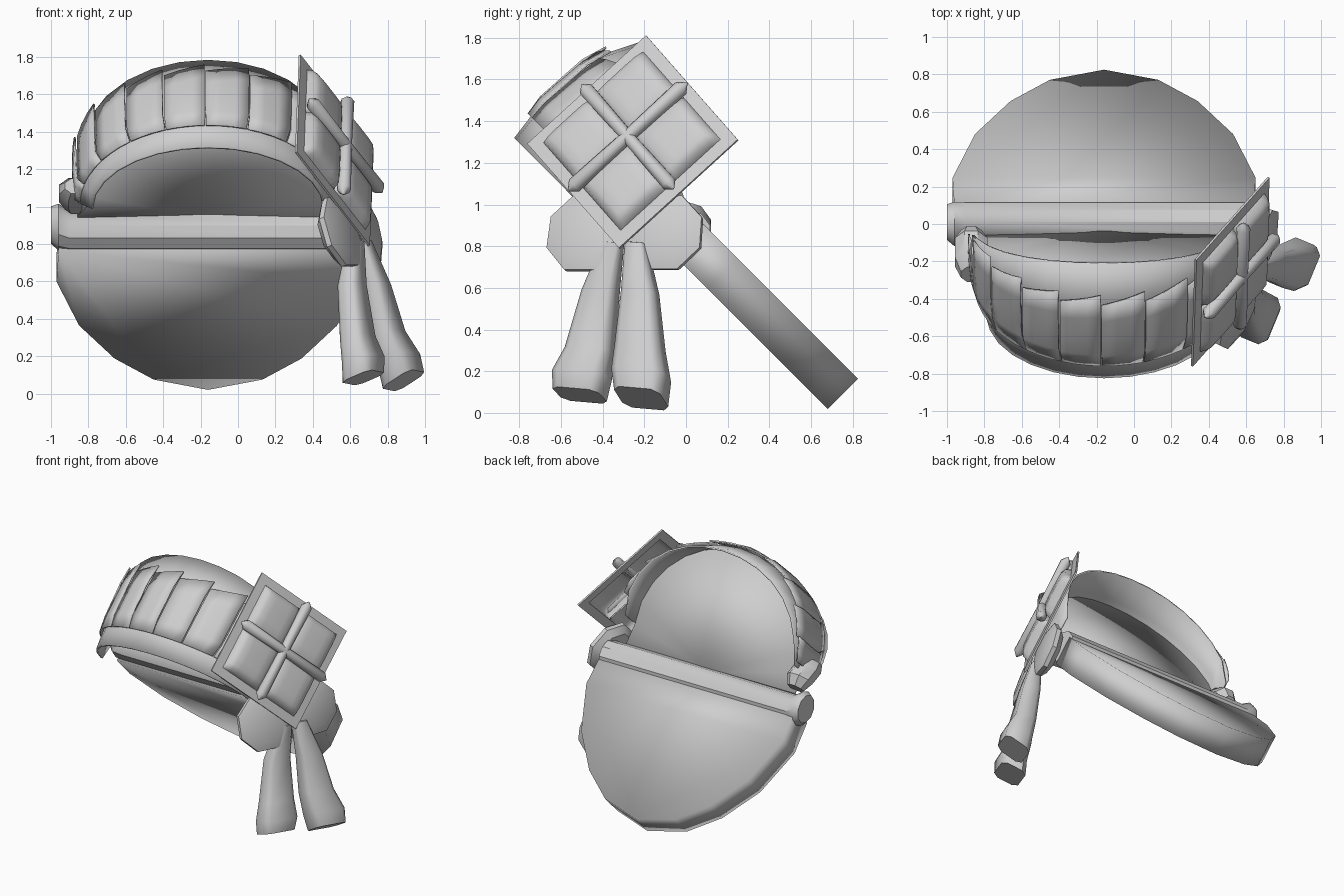
import bpy, bmesh, math
from mathutils import Vector

if "Cube" in bpy.data.objects:
    bpy.data.objects.remove(bpy.data.objects["Cube"])

grey = bpy.data.materials.new("light_grey")
grey.diffuse_color = (0.62, 0.62, 0.62, 1)
grey.use_nodes = True
grey.node_tree.nodes["Principled BSDF"].inputs["Base Color"].default_value = grey.diffuse_color
CX = -0.16          # middle of the cap
R = math.sqrt(0.5)


def tilt(x, u, v):
    """Cap frame: u runs up and forward, v runs up and back."""
    return Vector((x, (v - u) * R, (u + v) * R))


def make(name, verts, faces, angle=35, solid=0):
    me = bpy.data.meshes.new(name)
    me.from_pydata([tuple(v) for v in verts], [], faces)
    bm = bmesh.new()
    bm.from_mesh(me)
    bmesh.ops.remove_doubles(bm, verts=bm.verts, dist=1e-5)
    bmesh.ops.recalc_face_normals(bm, faces=bm.faces)
    bm.to_mesh(me)
    bm.free()
    me.materials.append(grey)
    ob = bpy.data.objects.new(name, me)
    bpy.context.collection.objects.link(ob)
    if solid:
        mod = ob.modifiers.new("thickness", 'SOLIDIFY')
        mod.thickness = solid
        mod.offset = 0
    bpy.ops.object.select_all(action='DESELECT')
    ob.select_set(True)
    bpy.context.view_layer.objects.active = ob
    bpy.ops.object.shade_smooth_by_angle(angle=math.radians(angle))
    return ob


def loft(name, rings, closed=True, caps=True, **kw):
    n = len(rings[0])
    verts = [p for r in rings for p in r]
    faces = []
    for i in range(len(rings) - 1):
        for j in range(n if closed else n - 1):
            k = (j + 1) % n
            faces.append((i * n + j, i * n + k, (i + 1) * n + k, (i + 1) * n + j))
    if caps:
        faces += [tuple(range(n)), tuple(range(len(verts) - n, len(verts)))]
    return make(name, verts, faces, **kw)


def tube(name, path, radii, a, b, sides=8, **kw):
    """Loft of round sections spanned by directions a and b."""
    rings = [[p + (a * math.cos(t) + b * math.sin(t)) * r
              for t in [2 * math.pi * (i + .5) / sides for i in range(sides)]]
             for p, r in zip(path, radii)]
    return loft(name, rings, **kw)


# rear flap: thick rounded slab sloping down to the back
half = [(.58, .80), (.35, .81), (.02, .69), (-.23, .50), (-.39, .29)]
outline = [(w, u) for u, w in half] + [(0, -.467)] + [(-w, u) for u, w in half[::-1]]
loft("rear_flap", [[tilt(CX + w, u, v) for w, u in outline] for v in (.495, .70)], angle=100)


# brim band: arched lining and a cloth layer over it
def band_point(t, v, off=0.0):
    keys = [(.35, .62, 1.05, .46), (.58, .70, .87, .67), (.90, .70, .86, .65), (1.12, .68, .86, .54)]
    for k0, k1 in zip(keys, keys[1:]):
        if v <= k1[0] + 1e-6:
            f = (v - k0[0]) / (k1[0] - k0[0])
            a, u0, b = (p + (q - p) * f for p, q in zip(k0[1:], k1[1:]))
            break
    return tilt(CX - (a + off) * math.cos(t), u0 + (b + off) * math.sin(t), v)


def band_top(t):
    return .78 + .33 * max(0, math.sin(t)) ** .7


arc = [math.pi * i / 14 for i in range(15)]
loft("band_lining", [[band_point(t, .35 + (band_top(t) - .35) * f) for t in arc]
                     for f in (0, .17, .33, .5, .75, 1)], closed=False, caps=False, solid=.012)

# crown panel: half disc rising inside the band
edge = [band_point(t, .64 + .23 * math.sin(t) ** .8 if 0 < t < 3.14 else .64, -.01) for t in arc]
rim = [tilt(CX - .70, .68, .62)] + edge + [tilt(CX + .70, .68, .62)]
hub = tilt(CX, .68, .64)
make("crown_panel", [hub] + rim, [(0, i, i + 1) for i in range(1, len(rim))], angle=60, solid=.01)

# cloth panels with a sawtooth upper edge
cuts = [2, 15, 34, 53, 71, 89, 108, 128, 148, 170]
for i, (d0, d1) in enumerate(zip(cuts, cuts[1:])):
    ts = [math.radians(d0 + (d1 - d0) * f) for f in (0, .33, .66, .97)]
    rows = []
    for h in (0, .2, .45, .75, 1):
        row = []
        for k, t in enumerate(ts):
            top = min(.91 + .02 * k, band_top(t))
            row.append(band_point(t, .48 + (top - .48) * h, .022 + .005 * h * k))
        rows.append(row)
    loft("band_cloth_%d" % (i + 1), rows, closed=False, caps=False, solid=.01)

# hinge roll across the middle, with a knob at its left end
Y, Z, X = Vector((0, 1, 0)), Vector((0, 0, 1)), Vector((1, 0, 0))
tube("cross_roll", [Vector(p) for p in ((-1.0, .01, .90), (-.96, 0, .89), (-.90, .01, .865), (.64, .01, .865))],
     (.10, .125, .111, .111), Y, Z, sides=10)
tube("left_knob", [Vector(p) for p in ((-.87, -.05, 1.0), (-.87, -.10, 1.05), (-.87, -.20, 1.09), (-.87, -.27, 1.11))],
     (.06, .095, .095, .06), X, Vector((0, R, R)), sides=8)

# square ornament on the right side
corner = Vector((.31, -.76, 1.29))
e1, e2 = Vector((.02, .57, .52)), Vector((.39, .44, -.50))
mid = corner + (e1 + e2) / 2
nrm = e2.cross(e1).normalized()


def pad(s, t, h):
    return mid + e1 * s + e2 * t + nrm * h


# open square frame: rectangular section carried around the four corners
sq = [(-1, -1), (1, -1), (1, 1), (-1, 1), (-1, -1)]
loft("ornament_frame", [[pad(s * r, t * r, h) for r, h in ((.5, -.006), (.5, .006), (.42, .012), (.42, -.006))]
                        for s, t in sq], caps=False)

# four puffed cushions
N = 8
for i, (sx, sy) in enumerate([(1, 1), (-1, 1), (-1, -1), (1, -1)]):
    vs, fs = [], []
    for a in range(N + 1):
        for b in range(N + 1):
            p, q = (math.sin(math.pi / 2 * (c / N * 2 - 1)) for c in (a, b))
            h = .005 + .07 * ((1 - p ** 6) * (1 - q ** 6)) ** .4
            vs.append(pad(sx * (.215 + .207 * p), sy * (.215 + .207 * q), h))
    for a in range(N):
        for b in range(N):
            k = a * (N + 1) + b
            fs.append((k, k + 1, k + N + 2, k + N + 1))
    cushion = make("cushion_%d" % (i + 1), vs, fs, angle=60)
    # open sheets: make sure they face outwards
    if cushion.data.polygons[N * N // 2 + N // 2].normal.dot(nrm) < 0:
        cushion.data.flip_normals()

# crossed piping with pointed ends
for name, d, o in (("piping_a", e1, e2), ("piping_b", e2, e1)):
    tube(name, [mid + d * s + nrm * h for s, h in ((-.50, .07), (-.45, .07), (0, .072), (.45, .07), (.50, .07))],
         (.004, .038, .032, .038, .004), o.normalized(), nrm, sides=8, angle=50)

# bow loops under the ornament
for name, c, n, r in (("bow_loop_front", (.555, -.485, .865), (.86, -.42, .30), .205),
                      ("bow_loop_back", (.695, -.10, .865), (.92, -.28, .22), .195)):
    c, n = Vector(c), Vector(n).normalized()
    side = Z.cross(n).normalized()
    up = n.cross(side)
    tube(name, [c + n * h for h in (-.06, -.02, .01, .03)], (r * .75, r, r, r * .7), side, up, sides=8)

# hanging bow tails, flaring toward the ends
wide, thin = Vector((.38, .92, -.08)), Vector((.92, -.38, 0))
tails = {"bow_tail_front": (.4, [(.63, -.35, .82), (.61, -.41, .58), (.64, -.46, .30), (.67, -.50, .18), (.67, -.51, .085)]),
         "bow_tail_back": (.6, [(.67, -.24, .82), (.74, -.22, .58), (.80, -.22, .32), (.86, -.215, .18), (.885, -.215, .07)])}
sizes = [(.05, .035), (.085, .06), (.115, .07), (.135, .085), (.12, .085)]
for name, (slope, path) in tails.items():
    rings = []
    for i, (p, (w, h)) in enumerate(zip(path, sizes)):
        ds = thin + Z * slope * i / 4
        rings.append([Vector(p) + wide * (w * a) + ds * (h * b)
                      for a, b in ((1, .6), (.7, 1), (-.7, 1), (-1, .6), (-1, -.6), (-.7, -1), (.7, -1), (1, -.6))])
    loft(name, rings, angle=50)
